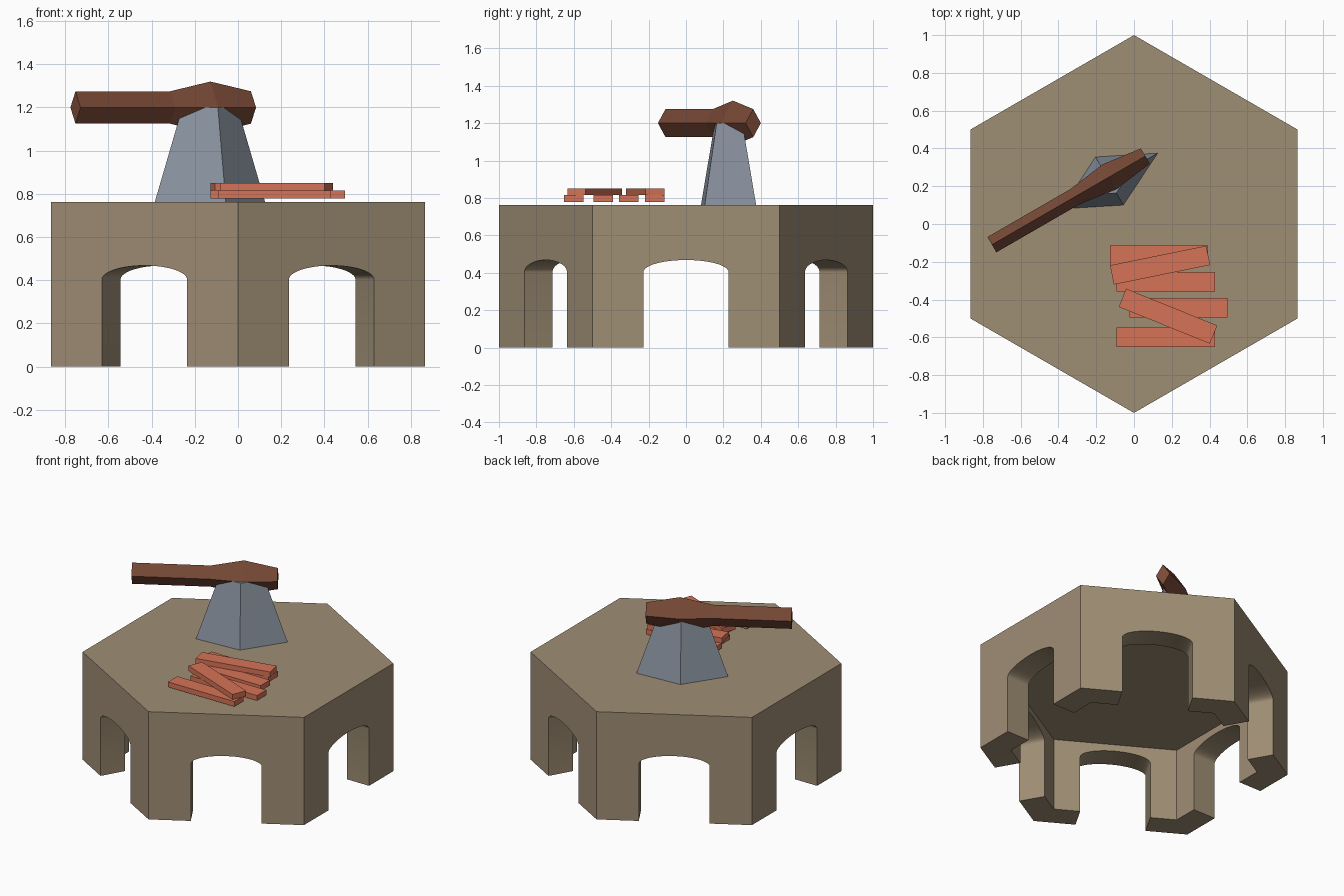
import bpy, bmesh, math
from mathutils import Matrix, Vector

if "Cube" in bpy.data.objects:
    bpy.data.objects.remove(bpy.data.objects["Cube"])


def material(name, rgb):
    # sRGB 0-255 to linear
    lin = [((c / 255 + 0.055) / 1.055) ** 2.4 for c in rgb]
    m = bpy.data.materials.new(name)
    m.diffuse_color = (*lin, 1)
    m.use_nodes = True
    m.node_tree.nodes["Principled BSDF"].inputs["Base Color"].default_value = m.diffuse_color
    return m


STONE = material("tan_stone", (159, 142, 116))
STEEL = material("blue_grey_metal", (142, 151, 164))
WOOD = material("dark_brown_wood", (121, 74, 55))
BRICK = material("red_clay", (214, 115, 86))


def loft(name, rings, mat=None, matrix=Matrix()):
    """Join equal-sized rings of points into a closed solid."""
    bm = bmesh.new()
    loops = [[bm.verts.new(p) for p in r] for r in rings]
    n = len(loops[0])
    for a, b in zip(loops, loops[1:]):
        for i in range(n):
            j = (i + 1) % n
            bm.faces.new((a[i], a[j], b[j], b[i]))
    bm.faces.new(loops[0][::-1])
    bm.faces.new(loops[-1])
    bmesh.ops.recalc_face_normals(bm, faces=bm.faces)
    bm.transform(matrix)
    me = bpy.data.meshes.new(name)
    bm.to_mesh(me)
    bm.free()
    ob = bpy.data.objects.new(name, me)
    bpy.context.collection.objects.link(ob)
    if mat:
        me.materials.append(mat)
    return ob


def hexagon(r, z):
    return [(r * math.cos(math.radians(a)), r * math.sin(math.radians(a)), z)
            for a in range(30, 390, 60)]


def cut(ob, cutter):
    bpy.context.view_layer.objects.active = ob
    mod = ob.modifiers.new("cut", 'BOOLEAN')
    mod.operation = 'DIFFERENCE'
    mod.solver = 'EXACT'
    mod.object = cutter
    bpy.ops.object.modifier_apply(modifier=mod.name)
    bpy.data.objects.remove(cutter)


# Hexagonal table: hollow underneath, one arch through each side
table = loft("hexagonal_table", [hexagon(1, 0), hexagon(1, 0.762)], STONE)
cut(table, loft("hollow_cutter", [hexagon(0.8, -0.1), hexagon(0.8, 0.515)]))

SEG = 24
arch = [(-0.228, -0.1), (0.228, -0.1)] + [
    (0.228 * math.cos(math.pi * i / SEG), 0.403 + 0.065 * math.sin(math.pi * i / SEG))
    for i in range(SEG + 1)]
for k in range(3):
    rings = [[(x, u, z) for u, z in arch] for x in (-1.1, 1.1)]
    cut(table, loft("arch_cutter", rings,
                    matrix=Matrix.Rotation(math.radians(60 * k), 4, 'Z')))
bpy.ops.object.select_all(action='DESELECT')
table.select_set(True)
bpy.context.view_layer.objects.active = table
bpy.ops.object.shade_smooth_by_angle(angle=math.radians(30))

# Hammer: tapered diamond head and diamond-section handle, turned 30 degrees
turn = Matrix.Rotation(math.radians(30), 4, 'Z')


def rhombus(s, z):
    return [(0.295 * s, 0, z), (0, 0.147 * s, z), (-0.295 * s, 0, z), (0, -0.147 * s, z)]


loft("hammer_head", [rhombus(1, 0.762), rhombus(0.5, 1.2)], STEEL,
     Matrix.Translation((-0.13, 0.2275, 0)) @ turn)


def diamond(t, s):
    return [(t, 0.047 * s, 1.2), (t, 0, 1.2 + 0.075 * s),
            (t, -0.047 * s, 1.2), (t, 0, 1.2 - 0.075 * s)]


loft("hammer_handle",
     [diamond(-0.721, 1), diamond(-0.215, 1), diamond(0, 1.6), diamond(0.217, 1)],
     WOOD, Matrix.Translation((-0.128, 0.251, 0)) @ turn)

# Clay bars: four side by side, two lying across them (x, y, z, angle)
BARS = [(0.168, -0.6, 0.797, 0), (0.235, -0.443, 0.797, 0),
        (0.168, -0.306, 0.797, 0), (0.133, -0.167, 0.797, 0),
        (0.18, -0.488, 0.833, -22), (0.138, -0.218, 0.833, 11.5)]
for i, (x, y, z, a) in enumerate(BARS):
    rings = [[(sx * 0.26, sy * 0.052, h) for sx, sy in ((-1, -1), (1, -1), (1, 1), (-1, 1))]
             for h in (-0.018, 0.018)]
    loft(f"clay_bar_{i + 1}", rings, BRICK,
         Matrix.Translation((x, y, z)) @ Matrix.Rotation(math.radians(a), 4, 'Z'))
